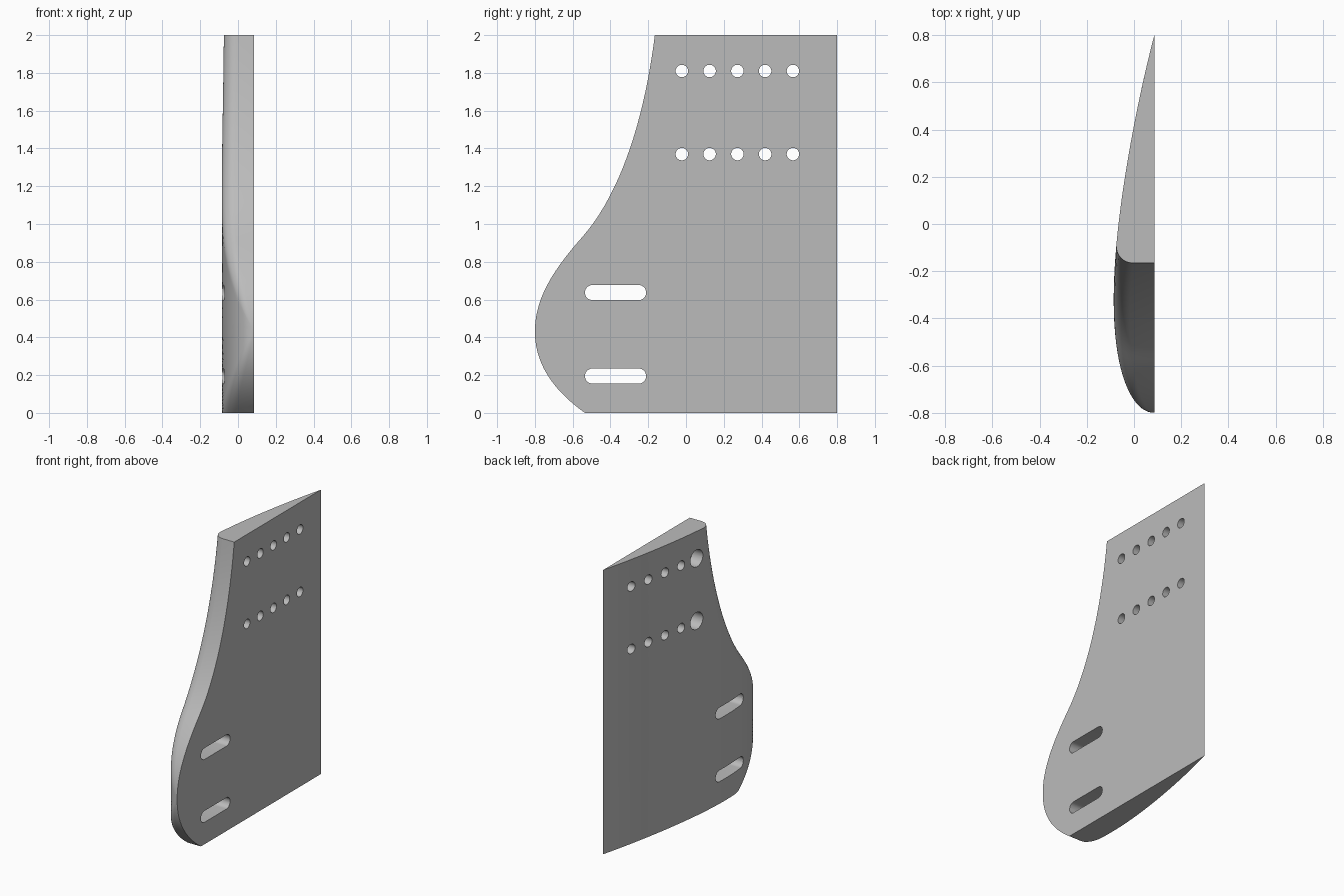
import bpy, bmesh, math
from mathutils import Vector

if "Cube" in bpy.data.objects:
    bpy.data.objects.remove(bpy.data.objects["Cube"], do_unlink=True)

FLAT_X, TAIL_Y, CHORD = 0.086, 0.8, 1.6
FILLET = 0.07

grey = bpy.data.materials.new("plain grey")
grey.use_nodes = True
grey.diffuse_color = (0.5, 0.5, 0.5, 1)
grey.node_tree.nodes["Principled BSDF"].inputs["Base Color"].default_value = (0.5, 0.5, 0.5, 1)


def thickness(y):
    """Foil thickness at y: round nose, thin tail."""
    u = min(max((y + TAIL_Y) / CHORD, 0), 1)
    return 1.72 * (0.2969 * math.sqrt(u) - 0.126 * u - 0.3516 * u**2
                   + 0.2843 * u**3 - 0.1036 * u**4)


def leading_edge():
    """Points and slopes of the swept edge, from top to bottom, as (y, z, slope)."""
    segments = [
        [(-0.165, 2), (-0.215, 1.6), (-0.33, 1.18), (-0.55, 0.93)],
        [(-0.55, 0.93), (-0.71, 0.75), (-0.8, 0.6), (-0.8, 0.43)],
        [(-0.8, 0.43), (-0.8, 0.25), (-0.69, 0.11), (-0.535, 0)],
    ]
    steps = 20
    rows = []
    for n, seg in enumerate(segments):
        a, b, c, d = (Vector(p) for p in seg)
        for i in range(0 if n == 0 else 1, steps + 1):
            t = i / steps
            s = 1 - t
            p = a * s**3 + b * 3 * s * s * t + c * 3 * s * t * t + d * t**3
            v = (b - a) * s * s + (c - b) * 2 * s * t + (d - c) * t * t
            rows.append((max(p.x, -0.7995), p.y, v.x / v.y))
    return rows


def section(edge_y, z, slope):
    """Closed cross-section: flat side, edge wall, rounded corner, curved side."""
    corner = thickness(edge_y)
    e = 0.0004
    rise = (thickness(edge_y + e) - corner) / e
    turn = math.atan2(1, rise)
    length = min(FILLET * math.tan(turn / 2), corner * 0.8)
    end_y = edge_y + length * math.sin(turn) * math.hypot(1, slope)
    p0 = Vector((edge_y, corner - length))
    p1 = Vector((edge_y, corner))
    p2 = Vector((end_y, thickness(end_y)))
    pts = [Vector((edge_y, 0))]
    w = math.cos(turn / 2)
    for i in range(9):
        t = i / 8
        a, b, c = (1 - t)**2, 2 * w * t * (1 - t), t * t
        pts.append((p0 * a + p1 * b + p2 * c) / (a + b + c))
    start, count = math.sqrt(end_y + TAIL_Y), 36
    for i in range(1, count + 1):
        y = (start + (math.sqrt(CHORD) - start) * i / count)**2 - TAIL_Y
        pts.append(Vector((y, thickness(y) if i < count else 0)))
    return [(FLAT_X - p.y, p.x, z) for p in pts]


def make_object(name, bm):
    bmesh.ops.recalc_face_normals(bm, faces=bm.faces)
    mesh = bpy.data.meshes.new(name)
    bm.to_mesh(mesh)
    bm.free()
    mesh.materials.append(grey)
    obj = bpy.data.objects.new(name, mesh)
    bpy.context.collection.objects.link(obj)
    return obj


def add_prism(bm, y, z, radius, half_length, x0, x1):
    """Round or slotted prism along x."""
    ring, n = [], 32
    for i in range(n + 1 if half_length else n):
        ang = 2 * math.pi * i / n - math.pi / 2
        ring.append((y + half_length + radius * math.cos(ang), z + radius * math.sin(ang)))
    if half_length:
        half = n // 2
        ring = ring[:half + 1] + [(a - 2 * half_length, b) for a, b in ring[half:]]
        ring = ring[:-1] + [(y - half_length, z - radius)]
    low = bm.faces.new([bm.verts.new((x0, a, b)) for a, b in ring])
    top = bmesh.ops.extrude_face_region(bm, geom=[low])["geom"]
    bmesh.ops.translate(bm, vec=(x1 - x0, 0, 0),
                        verts=[v for v in top if isinstance(v, bmesh.types.BMVert)])


# Foil-shaped plate lofted through the cross-sections
bm = bmesh.new()
rows = [[bm.verts.new(p) for p in section(*r)] for r in leading_edge()]
for r, q in zip(rows, rows[1:]):
    for i in range(len(r)):
        j = (i + 1) % len(r)
        bm.faces.new((r[i], r[j], q[j], q[i]))
bm.faces.new(rows[0])
bm.faces.new(rows[-1])
plate = make_object("foil_plate", bm)

# Through holes and slots
holes = bmesh.new()
for z in (1.81, 1.37):
    for i in range(5):
        add_prism(holes, -0.022 + 0.147 * i, z, 0.033, 0, -0.3, 0.3)
for z in (0.637, 0.195):
    add_prism(holes, -0.373, z, 0.04, 0.122, -0.3, 0.3)

# Wide recesses on the curved side around the foremost holes
recesses = bmesh.new()
for z in (1.81, 1.37):
    add_prism(recesses, -0.022, z, 0.06, 0, -0.3, 0.01)

bpy.context.view_layer.objects.active = plate
for name, cut in (("hole_cutter", holes), ("recess_cutter", recesses)):
    cutter = make_object(name, cut)
    cutter.hide_render = True
    mod = plate.modifiers.new(name, 'BOOLEAN')
    mod.operation = 'DIFFERENCE'
    mod.solver = 'EXACT'
    mod.object = cutter
    bpy.ops.object.modifier_apply(modifier=mod.name)
    bpy.data.objects.remove(cutter, do_unlink=True)

# Smooth curved sides, crisp rims
bpy.ops.object.select_all(action='DESELECT')
plate.select_set(True)
bpy.ops.object.shade_smooth_by_angle(angle=math.radians(30))
